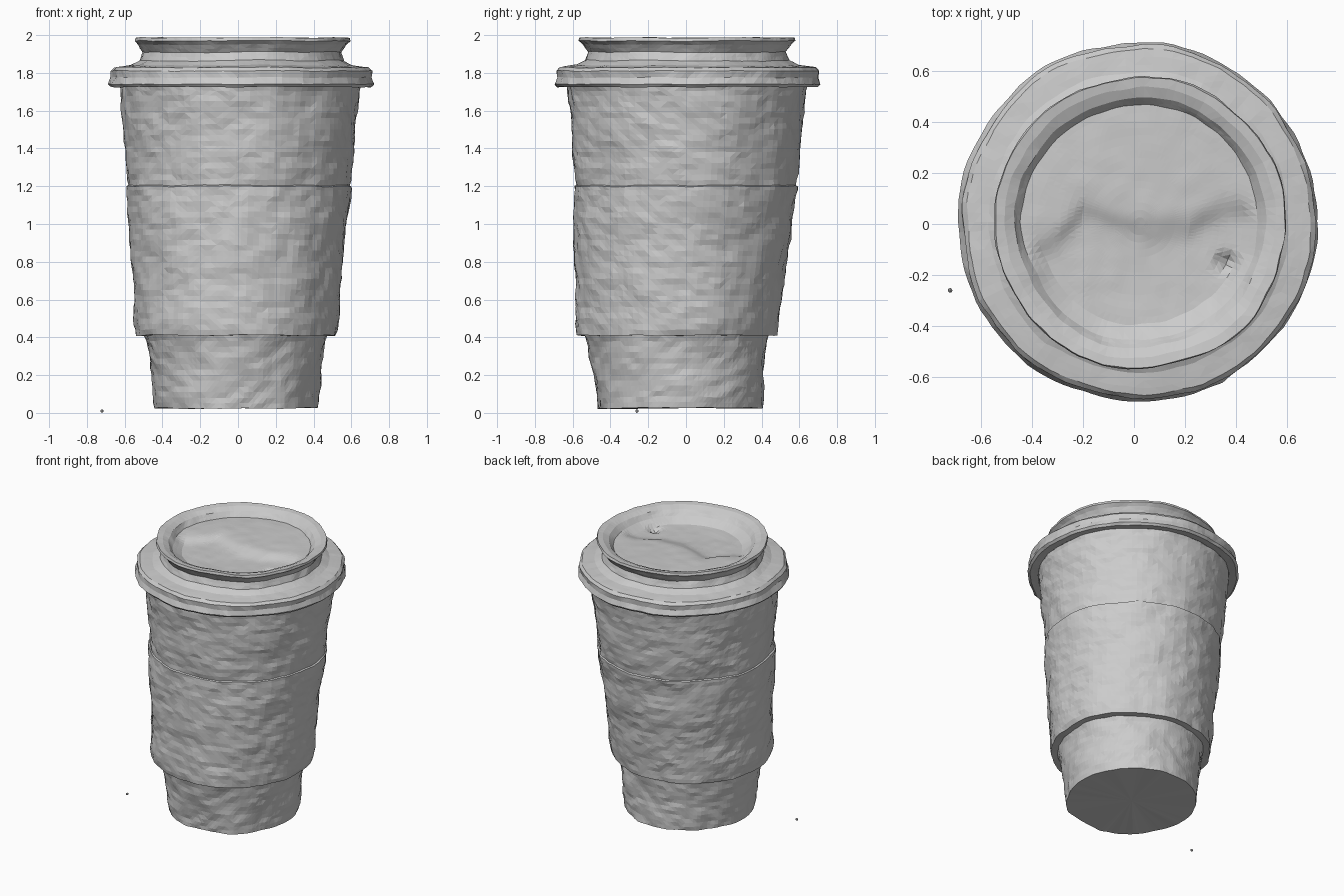
import bpy, bmesh, math
from mathutils import Vector, noise

if "Cube" in bpy.data.objects:
    bpy.data.objects.remove(bpy.data.objects["Cube"])

SIDES = 110
STEP = 0.03

# One plain grey clay colour
grey = bpy.data.materials.new("plain grey")
grey.use_nodes = True
GREY = (0.6, 0.6, 0.6, 1)
grey.diffuse_color = GREY
grey.node_tree.nodes["Principled BSDF"].inputs["Base Color"].default_value = GREY


def interp(points, t):
    """Piecewise linear value at t."""
    if t <= points[0][0]:
        return points[0][1]
    for (a, va), (b, vb) in zip(points, points[1:]):
        if t <= b:
            return va + (vb - va) * (t - a) / (b - a)
    return points[-1][1]


# The handmade cup leans a little, so its centre drifts with height
LEAN_X = [(0, -0.005), (0.4, -0.01), (1.2, 0.005), (1.7, 0.01), (1.8, 0.02), (2, 0.025)]
LEAN_Y = [(0, -0.03), (0.4, -0.05), (0.8, -0.03), (1.2, -0.005), (1.7, 0.01), (2, 0.005)]


def bumps(p, amount):
    """Hammered surface: broad dents with finer ones on top."""
    broad = noise.noise(Vector((p.x * 4, p.y * 4, p.z * 5)))
    fine = noise.noise(Vector((p.x * 13, p.y * 13, p.z * 19)) + Vector((5, 2, 7)))
    return amount * (broad + 0.6 * fine)


def resample(profile):
    """Split long profile segments into short ones."""
    out = [profile[0]]
    for (r0, z0), (r1, z1) in zip(profile, profile[1:]):
        n = max(1, round(math.hypot(r1 - r0, z1 - z0) / STEP))
        out += [(r0 + (r1 - r0) * i / n, z0 + (z1 - z0) * i / n) for i in range(1, n + 1)]
    return out


def finish(name, bm):
    bmesh.ops.triangulate(bm, faces=[f for f in bm.faces if len(f.verts) > 3])
    mesh = bpy.data.meshes.new(name)
    bm.to_mesh(mesh)
    bm.free()
    mesh.materials.append(grey)
    obj = bpy.data.objects.new(name, mesh)
    bpy.context.collection.objects.link(obj)
    return obj


def lathe(name, profile, amount=0.015, shape=None, cap_start=False, cap_end=False):
    """Turn a (radius, height) profile into an uneven ring-shaped skin."""
    bm = bmesh.new()
    rings = []
    for r, z in resample(profile):
        ring = []
        for i in range(SIDES):
            a = 2 * math.pi * i / SIDES
            out = Vector((math.cos(a), math.sin(a), 0))
            p = out * r + Vector((interp(LEAN_X, z), interp(LEAN_Y, z), z))
            if shape:
                p.z = shape(p, r)
            d = bumps(p, amount)
            p += out * d * min(1, r / 0.4)
            p.z += 0.4 * bumps(p + Vector((3, 3, 3)), amount)
            ring.append(bm.verts.new(p))
        rings.append(ring)
    for low, high in zip(rings, rings[1:]):
        for i in range(SIDES):
            j = (i + 1) % SIDES
            bm.faces.new((low[i], low[j], high[j], high[i]))
    # Fan caps meet at a centre point
    for ring, wanted, flip in ((rings[0], cap_start, True), (rings[-1], cap_end, False)):
        if wanted:
            mid = sum((v.co for v in ring), Vector()) / SIDES
            centre = bm.verts.new(mid)
            for i in range(SIDES):
                a, b = ring[i], ring[(i + 1) % SIDES]
                bm.faces.new((b, a, centre) if flip else (a, b, centre))
    return finish(name, bm)


# Cup foot below the sleeve, with a flat base
lathe("cup_foot", [(0.435, 0.025), (0.45, 0.2), (0.475, 0.38), (0.485, 0.41)], cap_start=True)

# Sleeve wrapped around the middle, stepping out at the lower edge
lathe("sleeve", [(0.485, 0.41), (0.53, 0.41), (0.535, 0.44), (0.56, 0.8),
                 (0.592, 1.18), (0.593, 1.2), (0.584, 1.205)])

# Cup wall above the sleeve
lathe("cup_wall", [(0.584, 1.205), (0.61, 1.5), (0.63, 1.68), (0.638, 1.73)])

# Lid: overhanging rim, sloped shoulder, pinched neck and flared lip
lathe("lid", [(0.638, 1.73), (0.69, 1.725), (0.704, 1.74), (0.69, 1.775), (0.692, 1.81),
              (0.675, 1.828), (0.59, 1.84), (0.54, 1.865), (0.523, 1.91),
              (0.55, 1.95), (0.572, 1.97), (0.568, 1.987), (0.53, 1.982),
              (0.49, 1.965), (0.46, 1.93)], amount=0.012)

# Recessed lid top: wavy step across the middle and a small sip dent
WAVE = [(-0.45, -0.12), (-0.3, -0.06), (-0.2, 0.05), (0.05, -0.02), (0.22, -0.02), (0.35, 0.06)]


def lid_height(p, r):
    side = (p.y - interp(WAVE, p.x)) / 0.05
    floor = 1.912 + 0.018 * math.tanh(side)
    dent = 0.035 * math.exp(-((p.x - 0.36) ** 2 + (p.y + 0.15) ** 2) / 0.0012)
    edge = max(0, min(1, (r - 0.4) / 0.06))
    return floor * (1 - edge) + 1.93 * edge - dent


lathe("lid_top", [(0.46, 1.93), (0.02, 1.93)], amount=0.012, shape=lid_height, cap_end=True)

# Stray crumb on the ground beside the cup
crumb = bmesh.new()
bmesh.ops.create_icosphere(crumb, subdivisions=1, radius=0.01)
bmesh.ops.translate(crumb, verts=crumb.verts, vec=(-0.72, -0.26, 0.01))
finish("crumb", crumb)
